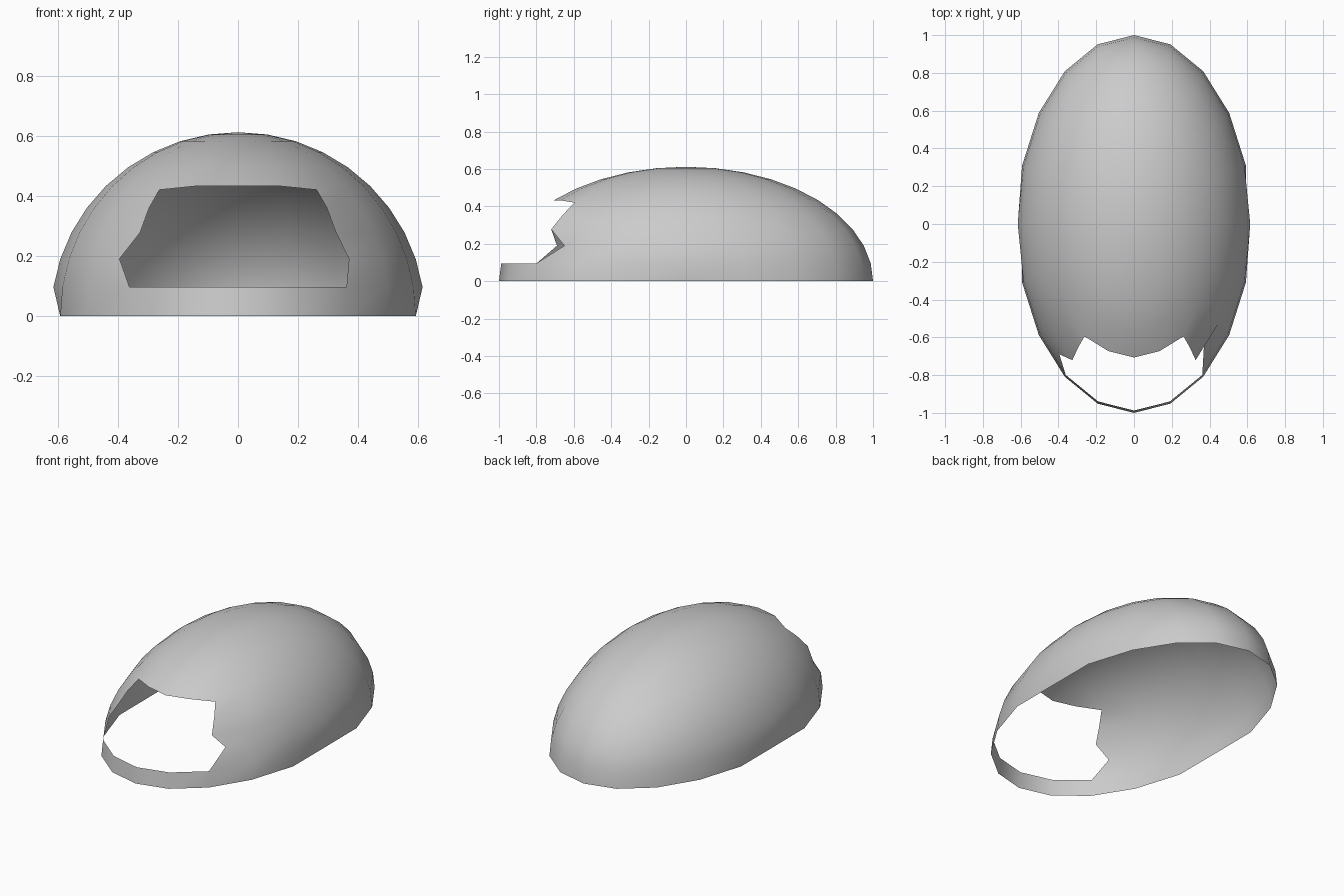
import bpy, bmesh
from math import sin, cos, radians
from mathutils import Vector

if "Cube" in bpy.data.objects:
    bpy.data.objects.remove(bpy.data.objects["Cube"])

RX, RY, RZ = 0.623, 1.0, 0.612
SEGS, RINGS = 20, 10

bm = bmesh.new()


def dome_point(ring, seg):
    """Point on the half ellipsoid; seg 0 faces the front (-y)."""
    up, around = radians(ring * 9), radians(seg * 18)
    return Vector((RX * cos(up) * sin(around), -RY * cos(up) * cos(around), RZ * sin(up)))


# Rings of the dome
rings = [[bm.verts.new(dome_point(r, s)) for s in range(SEGS)] for r in range(RINGS)]
top = bm.verts.new((0, 0, RZ))

# Bottom rim runs straight across at both sides
for s, x in ((5, 0.593), (15, -0.593)):
    rings[0][s].co.x = x

# Ragged corners of the entrance
rings[2][2].co = (0.37, -0.65, 0.19)
rings[2][-2].co = (-0.395, -0.69, 0.19)
for s in (2, -2):
    rings[5][s].co = (0.262 if s > 0 else -0.262, -0.595, 0.42)

# Shell faces, leaving the entrance open at the front
for r in range(RINGS - 1):
    for s in range(SEGS):
        if 1 <= r <= 4 and s in (0, 1, SEGS - 2, SEGS - 1):
            continue
        n = (s + 1) % SEGS
        bm.faces.new((rings[r][s], rings[r][n], rings[r + 1][n], rings[r + 1][s]))
for s in range(SEGS):
    bm.faces.new((rings[-1][s], rings[-1][(s + 1) % SEGS], top))

loose = [v for v in bm.verts if not v.link_faces]
bmesh.ops.delete(bm, geom=loose, context='VERTS')
for f in bm.faces:
    f.smooth = True

mesh = bpy.data.meshes.new("dome_shell")
bm.to_mesh(mesh)
bm.free()
shell = bpy.data.objects.new("dome_shell", mesh)
bpy.context.collection.objects.link(shell)
